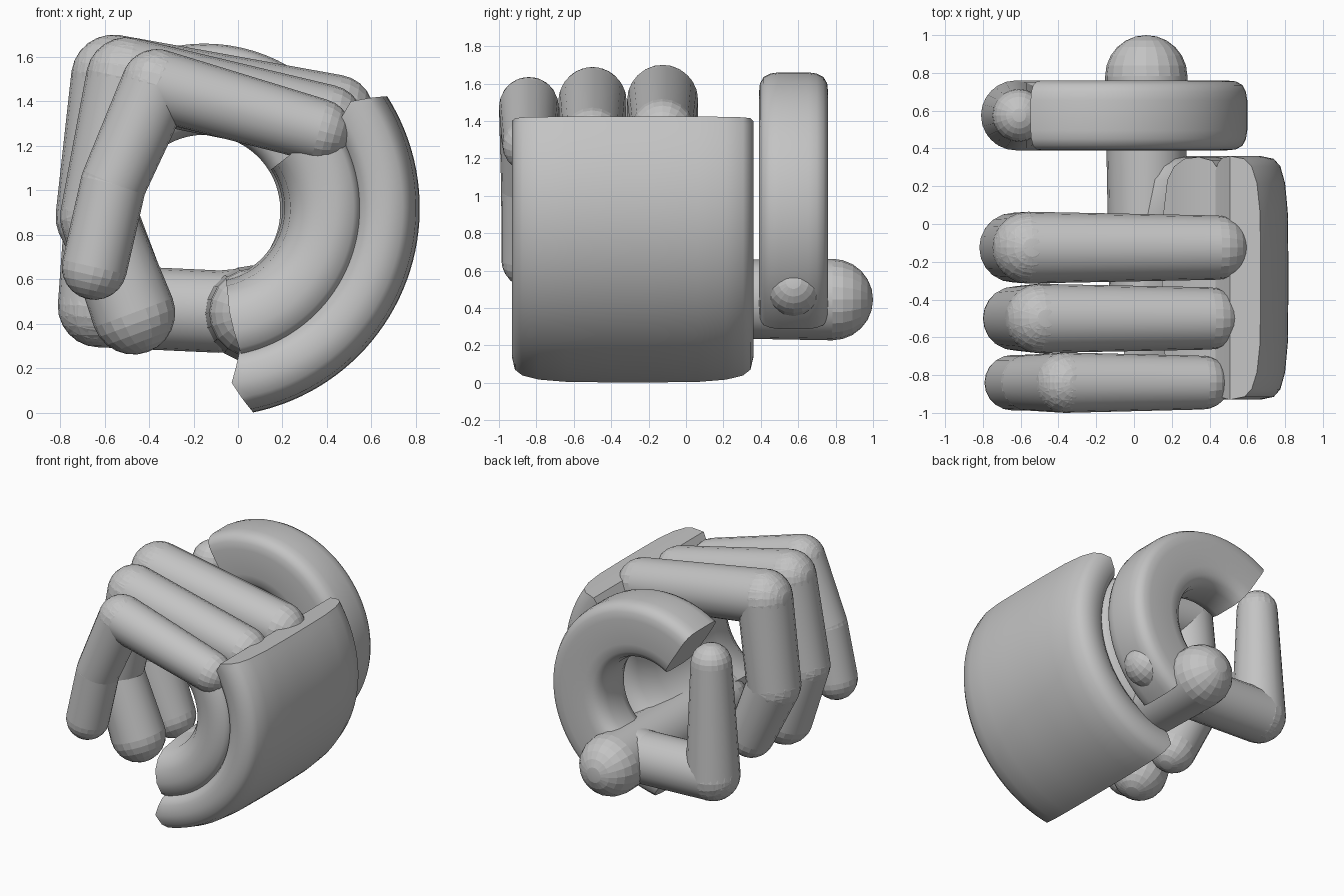
import bpy, bmesh, math
from mathutils import Vector

cube = bpy.data.objects.get("Cube")
if cube:
    bpy.data.objects.remove(cube, do_unlink=True)

grey = bpy.data.materials.new("plain grey")
grey.use_nodes = True
grey.diffuse_color = (0.55, 0.55, 0.55, 1)
grey.node_tree.nodes["Principled BSDF"].inputs["Base Color"].default_value = grey.diffuse_color


def finish(name, bm):
    """Turn a bmesh into a smooth grey object."""
    bmesh.ops.recalc_face_normals(bm, faces=bm.faces)
    mesh = bpy.data.meshes.new(name)
    bm.to_mesh(mesh)
    bm.free()
    mesh.materials.append(grey)
    obj = bpy.data.objects.new(name, mesh)
    bpy.context.collection.objects.link(obj)
    bpy.ops.object.select_all(action='DESELECT')
    obj.select_set(True)
    bpy.context.view_layer.objects.active = obj
    bpy.ops.object.shade_smooth_by_angle(angle=math.radians(40))
    return obj


def digit(name, joints):
    """Chain of tapered capsules; each joint is (x, y, z, radius)."""
    whole = bmesh.new()
    for a, b in zip(joints, joints[1:]):
        part = bmesh.new()
        axis = Vector(b[:3]) - Vector(a[:3])
        turn = axis.to_track_quat('Z', 'Y').to_matrix().to_4x4()
        for x, y, z, r in (a, b):
            m = turn.copy()
            m.translation = (x, y, z)
            bmesh.ops.create_uvsphere(part, u_segments=20, v_segments=12, radius=r, matrix=m)
        hull = bmesh.ops.convex_hull(part, input=part.verts)
        inside = [v for v in hull["geom_interior"] if isinstance(v, bmesh.types.BMVert)]
        bmesh.ops.delete(part, geom=inside, context='VERTS')
        temp = bpy.data.meshes.new("temp")
        part.to_mesh(temp)
        part.free()
        whole.from_mesh(temp)
        bpy.data.meshes.remove(temp)
    return finish(name, whole)


def arc(name, centre, profile, start, end, bulge=0, steps=40):
    """Sweep a (radius, half depth) profile, mirrored in depth, about the y axis."""
    cx, cy, cz = centre
    low, high = min(p[0] for p in profile), max(p[0] for p in profile)
    loop = [(r, d) for r, d in profile] + [(r, -d) for r, d in reversed(profile)]
    n, half = len(loop), len(profile)
    bm = bmesh.new()
    rows = []
    for i in range(steps + 1):
        t = i / steps
        row = []
        for r, d in loop:
            swell = bulge * (1 - abs(2 * (r - low) / (high - low) - 1))
            a = math.radians(start + (end - start) * t + swell * (2 * t - 1))
            row.append(bm.verts.new((cx + r * math.cos(a), cy + d, cz + r * math.sin(a))))
        rows.append(row)
    for p, q in zip(rows, rows[1:]):
        for j in range(n):
            k = (j + 1) % n
            bm.faces.new((p[j], p[k], q[k], q[j]))
    # end caps as strips across the depth
    for row in (rows[0], rows[-1]):
        for j in range(half - 1):
            bm.faces.new((row[j], row[j + 1], row[n - 2 - j], row[n - 1 - j]))
    return finish(name, bm)


# Palm: outer pad and inner pad, both curved around the grip
palm_centre = (-0.12, -0.285, 0.92)
arc("palm_outer", palm_centre,
    [(0.937, 0.12), (0.934, 0.35), (0.92, 0.5), (0.895, 0.59), (0.86, 0.63),
     (0.79, 0.645), (0.72, 0.635), (0.68, 0.61), (0.65, 0.55), (0.64, 0.12)],
    -78.4, 32.5, bulge=5)
arc("palm_inner", palm_centre,
    [(0.67, 0.12), (0.67, 0.58), (0.64, 0.62), (0.56, 0.64), (0.47, 0.63),
     (0.4, 0.59), (0.355, 0.52), (0.33, 0.35), (0.32, 0.12)],
    -78.4, 33, bulge=2)

# Loop on the back side of the palm
arc("index_loop", (-0.15, 0.575, 0.91),
    [(0.75, 0.08), (0.743, 0.125), (0.725, 0.16), (0.69, 0.18), (0.64, 0.185),
     (0.46, 0.185), (0.4, 0.175), (0.36, 0.145), (0.34, 0.08)],
    -56, 122)

# Index finger tip part, crossing the loop
digit("index_finger", [(-0.61, 0.575, 1.3, 0.14), (-0.625, 0.575, 0.48, 0.185),
                       (-0.08, 0.575, 0.455, 0.185), (0.36, 0.575, 0.52, 0.16)])

# Three curled fingers: base, knuckle, middle joint, tip as (x, z, radius)
fingers = {
    "middle_finger": (-0.125, [(0.44, 1.35, 0.17), (-0.56, 1.51, 0.19),
                               (-0.635, 0.88, 0.185), (-0.45, 0.46, 0.16)]),
    "ring_finger": (-0.5, [(0.4, 1.31, 0.165), (-0.5, 1.505, 0.183),
                           (-0.63, 0.88, 0.17), (-0.47, 0.45, 0.188)]),
    "little_finger": (-0.84, [(0.365, 1.27, 0.142), (-0.365, 1.475, 0.16),
                              (-0.56, 1.03, 0.148), (-0.645, 0.655, 0.147)]),
}
for name, (y, joints) in fingers.items():
    digit(name, [(x, y, z, r) for x, z, r in joints])

# Thumb bar lying along the palm
digit("thumb", [(0.07, -0.48, 0.45, 0.2), (0.065, 0.782, 0.445, 0.218)])
